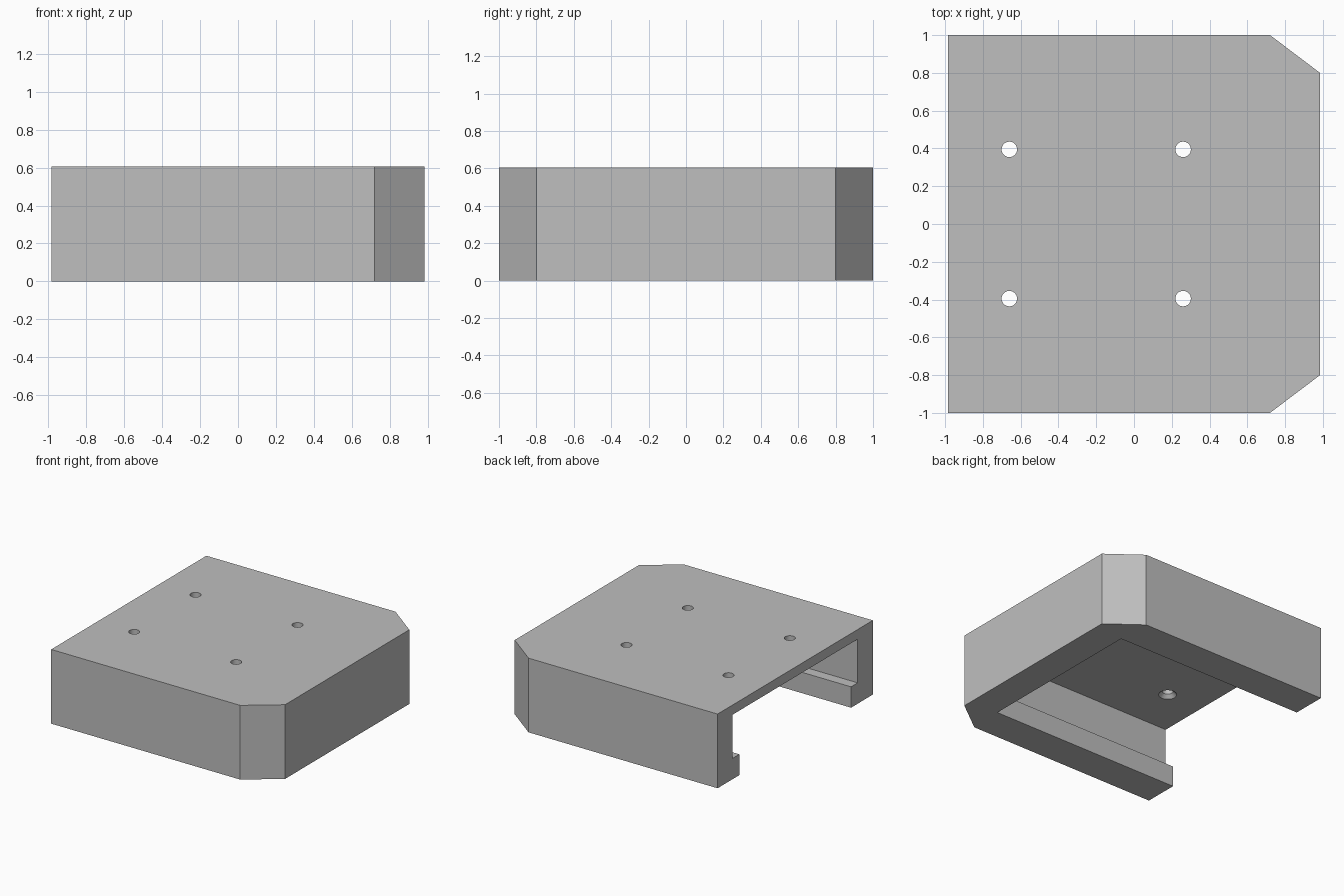
import bpy
import bmesh
from math import cos, sin, pi

if "Cube" in bpy.data.objects:
    bpy.data.objects.remove(bpy.data.objects["Cube"], do_unlink=True)

HEIGHT, CEILING = 0.605, 0.526
END = 0.985

grey = bpy.data.materials.new("plain grey")
grey.use_nodes = True
COLOUR = (0.52, 0.52, 0.52, 1)
grey.diffuse_color = COLOUR
grey.node_tree.nodes["Principled BSDF"].inputs["Base Color"].default_value = COLOUR


def loft(bm, rings):
    """Close a solid through matching rings of points."""
    loops = [[bm.verts.new(p) for p in ring] for ring in rings]
    for a, b in zip(loops, loops[1:]):
        for i in range(len(a)):
            j = (i + 1) % len(a)
            bm.faces.new((a[i], a[j], b[j], b[i]))
    bm.faces.new(loops[0][::-1])
    bm.faces.new(loops[-1])


def finish(bm, name):
    bmesh.ops.recalc_face_normals(bm, faces=bm.faces)
    mesh = bpy.data.meshes.new(name)
    bm.to_mesh(mesh)
    bm.free()
    mesh.materials.append(grey)
    obj = bpy.data.objects.new(name, mesh)
    bpy.context.collection.objects.link(obj)
    return obj


def mirrored(half):
    return half + [(-a, b) for a, b in reversed(half)]


# Block with two cut corners, outlined as (y, x)
outline = mirrored([(1, -END), (1, 0.72), (0.8, END)])
bm = bmesh.new()
loft(bm, [[(x, y, z) for y, x in outline] for z in (0, HEIGHT)])
cover = finish(bm, "slide_on_cover")

# Channel with a lip along each side, open at one end, outlined as (y, z)
section = mirrored([(0.72, -0.1), (0.72, 0.17), (0.805, 0.17), (0.805, CEILING)])
bm = bmesh.new()
loft(bm, [[(x, y, z) for y, z in section] for x in (-1.1, 0.73)])
channel = finish(bm, "channel_cutter")

# Four screw holes, countersunk from below
bm = bmesh.new()
SIDES = 32
for hx in (-0.66, 0.26):
    for hy in (-0.395, 0.395):
        loft(bm, [[(hx + r * cos(2 * pi * k / SIDES), hy + r * sin(2 * pi * k / SIDES), z)
                   for k in range(SIDES)]
                  for r, z in ((0.068, 0.45), (0.068, CEILING), (0.041, 0.555), (0.041, 0.7))])
holes = finish(bm, "screw_hole_cutter")

# Cut the block, then drop the cutters
for cutter in (channel, holes):
    cutter.hide_render = True
    mod = cover.modifiers.new("cut", "BOOLEAN")
    mod.operation = "DIFFERENCE"
    mod.solver = "EXACT"
    mod.object = cutter
bpy.context.view_layer.objects.active = cover
cover.select_set(True)
for mod in list(cover.modifiers):
    bpy.ops.object.modifier_apply(modifier=mod.name)
for cutter in (channel, holes):
    bpy.data.objects.remove(cutter, do_unlink=True)

bpy.ops.object.shade_smooth_by_angle(angle=pi / 6)
